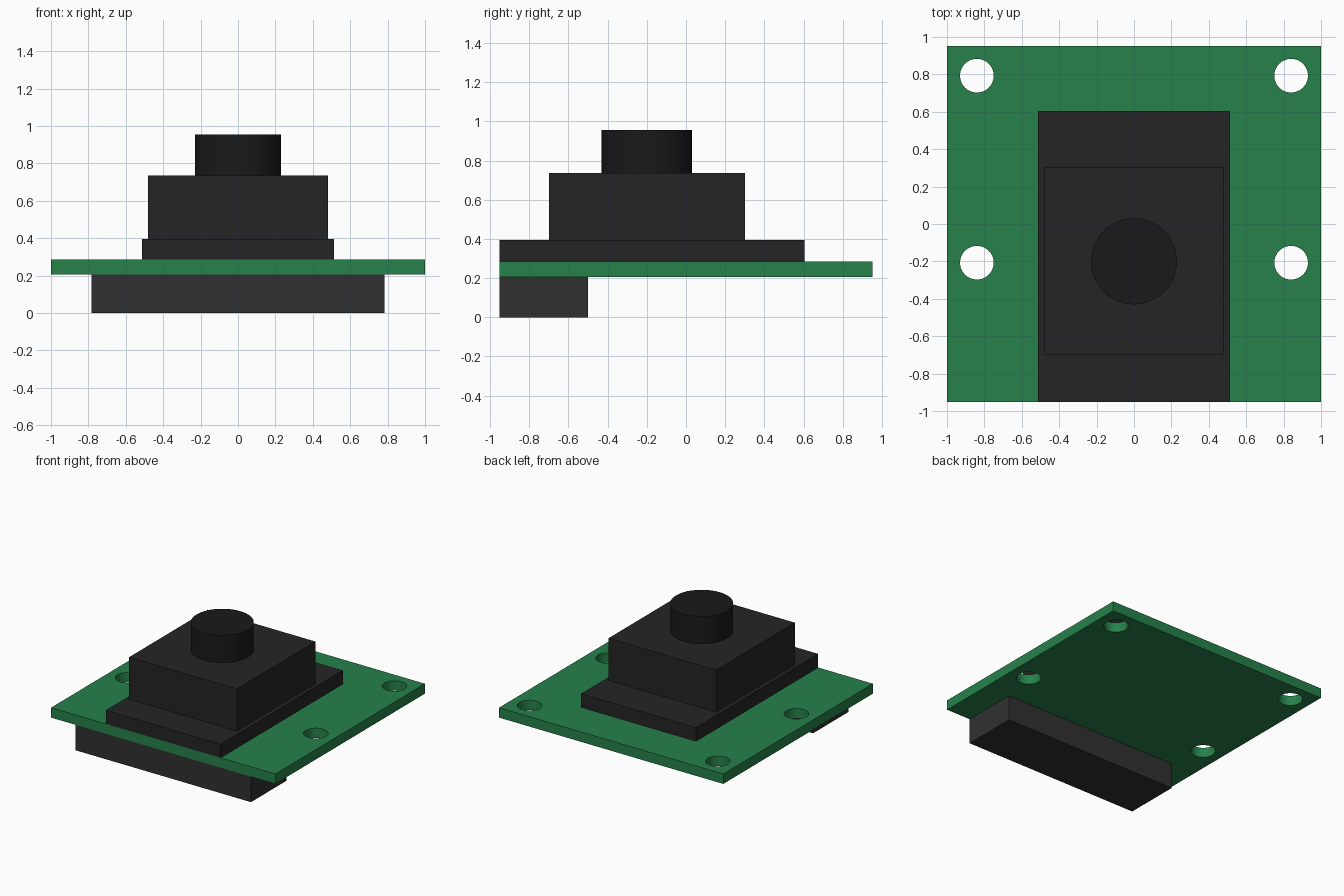
import bpy

if "Cube" in bpy.data.objects:
    bpy.data.objects.remove(bpy.data.objects["Cube"])


def material(name, rgb):
    mat = bpy.data.materials.new(name)
    mat.diffuse_color = (*rgb, 1)
    mat.use_nodes = True
    mat.node_tree.nodes["Principled BSDF"].inputs["Base Color"].default_value = mat.diffuse_color
    return mat


GREEN = material("board_green", (0.02, 0.22, 0.068))
BLACK = material("housing_black", (0.018, 0.018, 0.019))
LENS = material("lens_black", (0.010, 0.010, 0.011))
DARK = material("connector_dark", (0.03, 0.03, 0.03))


def box(name, x, y, z, mat):
    """Box symmetric in x with half width x, and (low, high) spans in y and z."""
    bpy.ops.mesh.primitive_cube_add(size=1, location=(0, sum(y) / 2, sum(z) / 2))
    ob = bpy.context.object
    ob.name = name
    ob.scale = (2 * x, y[1] - y[0], z[1] - z[0])
    bpy.ops.object.transform_apply(location=False, rotation=False, scale=True)
    ob.data.materials.append(mat)
    return ob


def cylinder(name, x, y, r, z, mat):
    bpy.ops.mesh.primitive_cylinder_add(vertices=48, radius=r, depth=z[1] - z[0],
                                        location=(x, y, sum(z) / 2))
    ob = bpy.context.object
    ob.name = name
    ob.data.materials.append(mat)
    return ob


def smooth(ob):
    bpy.ops.object.select_all(action='DESELECT')
    ob.select_set(True)
    bpy.context.view_layer.objects.active = ob
    bpy.ops.object.shade_smooth_by_angle()


EDGE = 0.953  # half depth of the board

# Circuit board with four mounting holes
board = box("circuit_board", 1.0, (-EDGE, EDGE), (0.205, 0.285), GREEN)
for x in (-0.84, 0.84):
    for y in (-0.207, 0.793):
        cutter = cylinder("hole_cutter", x, y, 0.09, (0.1, 0.4), GREEN)
        cutter.hide_render = True
        mod = board.modifiers.new("hole", 'BOOLEAN')
        mod.operation = 'DIFFERENCE'
        mod.solver = 'EXACT'
        mod.object = cutter
        bpy.context.view_layer.objects.active = board
        bpy.ops.object.modifier_apply(modifier=mod.name)
        bpy.data.objects.remove(cutter)
smooth(board)

# Ribbon connector under the front edge
box("ribbon_connector", 0.783, (-EDGE, -0.5), (0, 0.205), DARK)

# Stepped camera housing
box("housing_base", 0.512, (-EDGE, 0.604), (0.285, 0.395), BLACK)
box("housing_body", 0.48, (-0.7, 0.301), (0.395, 0.735), BLACK)

# Lens barrel
smooth(cylinder("lens_barrel", 0, -0.2, 0.23, (0.735, 0.955), LENS))
